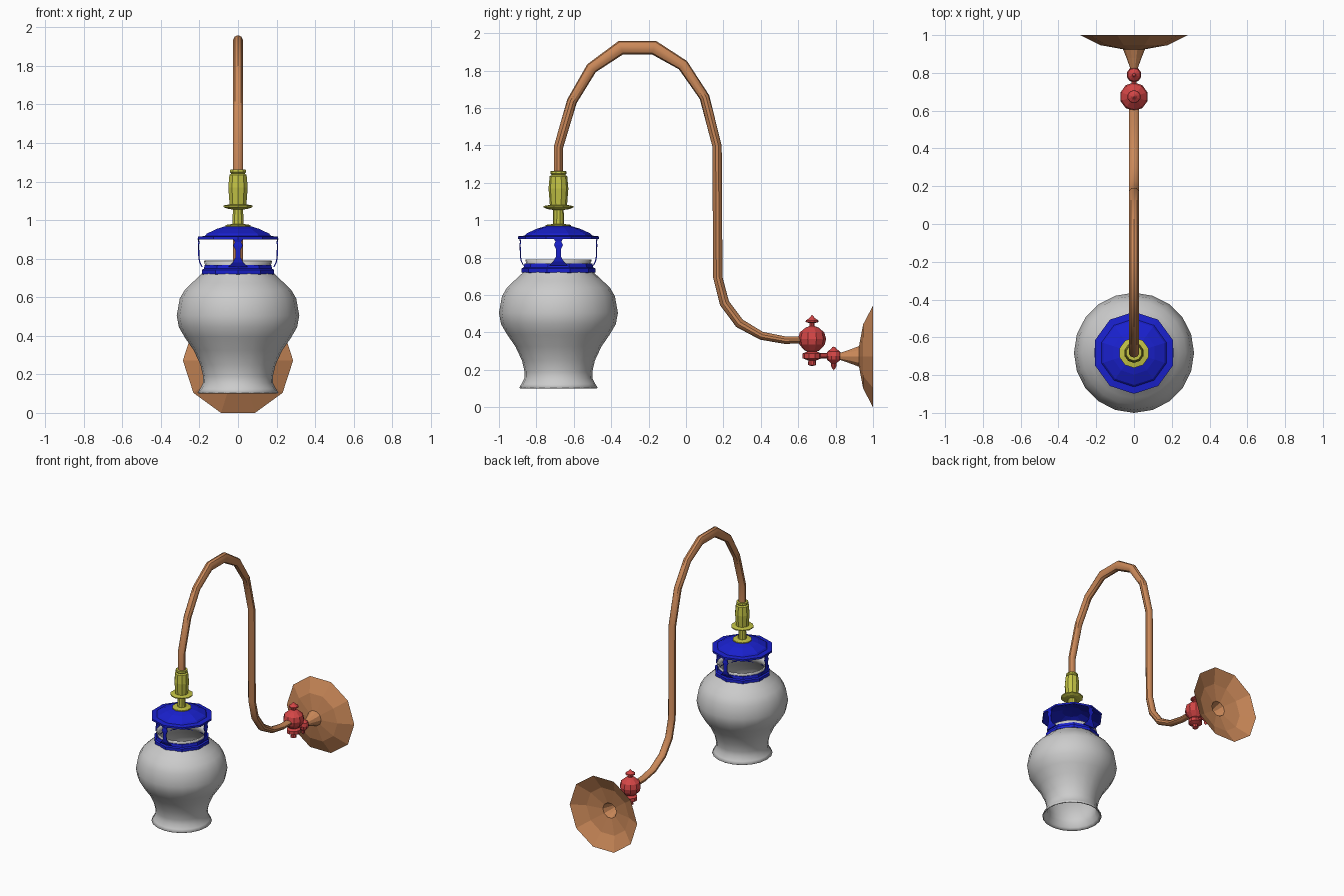
import bpy, bmesh, math
from mathutils import Vector

if "Cube" in bpy.data.objects:
    bpy.data.objects.remove(bpy.data.objects["Cube"])

LAMP_Y = -0.682
PLATE_Z = 0.272


def material(name, rgb):
    m = bpy.data.materials.new(name)
    m.diffuse_color = (*rgb, 1)
    m.use_nodes = True
    m.node_tree.nodes["Principled BSDF"].inputs["Base Color"].default_value = m.diffuse_color
    return m


COPPER = material("copper", (0.60, 0.25, 0.10))
YELLOW = material("yellow", (0.55, 0.55, 0.06))
BLUE = material("blue", (0.01, 0.015, 0.62))
RED = material("red", (0.65, 0.06, 0.06))


def finish(name, bm, mat=None, smooth=None):
    bmesh.ops.remove_doubles(bm, verts=bm.verts, dist=1e-5)
    bmesh.ops.recalc_face_normals(bm, faces=bm.faces)
    me = bpy.data.meshes.new(name)
    bm.to_mesh(me)
    bm.free()
    ob = bpy.data.objects.new(name, me)
    bpy.context.collection.objects.link(ob)
    if mat:
        me.materials.append(mat)
    if smooth:
        bpy.context.view_layer.objects.active = ob
        ob.select_set(True)
        bpy.ops.object.shade_smooth_by_angle(angle=math.radians(smooth))
        ob.select_set(False)
    return ob


def skin(bm, rings, closed=True):
    for a, b in zip(rings, rings[1:]):
        n = len(a)
        for i in range(n if closed else n - 1):
            j = (i + 1) % n
            bm.faces.new((a[i], a[j], b[j], b[i]))


def lathe(name, profile, centre, sides=10, axis="Z", mat=None, smooth=None):
    """Revolve (radius, position) pairs; the position is absolute along the axis."""
    bm = bmesh.new()
    rings = []
    for r, h in profile:
        ring = []
        for i in range(sides):
            t = 2 * math.pi * i / sides
            if axis == "Z":
                co = (centre[0] + r * math.sin(t), centre[1] + r * math.cos(t), h)
            else:
                co = (centre[0] + r * math.cos(t), h, centre[1] + r * math.sin(t))
            ring.append(bm.verts.new(co))
        rings.append(ring)
    skin(bm, rings)
    return finish(name, bm, mat, smooth)


# glass shade
shade = lathe("shade", [
    (.21, .105), (.197, .125), (.182, .155), (.181, .19), (.195, .25), (.23, .325),
    (.275, .39), (.307, .445), (.318, .505), (.302, .594), (.275, .64), (.238, .675),
    (.195, .715), (.172, .74), (.168, .76), (.178, .788)],
    (0, LAMP_Y), 20, smooth=60)
mod = shade.modifiers.new("wall", 'SOLIDIFY')
mod.thickness = 0.008
mod.offset = -1

# blue gallery: hollow cap and lower ring
lathe("gallery_cap", [
    (0, .972), (.07, .968), (.115, .955), (.17, .93), (.18, .918), (.217, .914),
    (.217, .90), (.205, .90), (.165, .915), (.07, .955), (0, .958)],
    (0, LAMP_Y), mat=BLUE)
lathe("gallery_ring", [
    (.185, .718), (.197, .72), (.197, .742), (.186, .748), (.182, .768),
    (.174, .768), (.176, .745), (.185, .718)],
    (0, LAMP_Y), mat=BLUE)

# four thin shaped straps between cap and ring: radius, height, half width
STRAP = [(.207, .905, .026), (.203, .886, .016), (.205, .868, .024), (.204, .845, .013),
         (.203, .805, .014), (.198, .78, .028), (.186, .757, .05)]
bm = bmesh.new()
for k in range(4):
    t = k * math.pi / 2
    out, side = Vector((math.cos(t), math.sin(t), 0)), Vector((-math.sin(t), math.cos(t), 0))
    rings = []
    for r, z, w in STRAP:
        c = Vector((0, LAMP_Y, z)) + out * r
        rings.append([bm.verts.new(c + side * w * s + out * .003 * o)
                      for s, o in ((-1, -1), (1, -1), (1, 1), (-1, 1))])
    skin(bm, rings)
    bm.faces.new(rings[0])
    bm.faces.new(rings[-1])
finish("gallery_straps", bm, BLUE)

# yellow socket
lathe("socket", [
    (0, .964), (.068, .966), (.068, .975), (.03, .98), (.028, 1.055), (.06, 1.06),
    (.08, 1.069), (.08, 1.076), (.046, 1.082), (.053, 1.17), (.047, 1.235),
    (.036, 1.242), (.044, 1.25), (.042, 1.262), (0, 1.264)],
    (0, LAMP_Y), mat=YELLOW)

# gooseneck pipe: y, z, half thickness in the bending plane
PATH = [(-.682, 1.24, .025), (-.682, 1.39, .025), (-.61, 1.636, .027), (-.505, 1.813, .031),
        (-.348, 1.923, .038), (-.171, 1.923, .038), (-.016, 1.829, .031), (.099, 1.658, .027),
        (.166, 1.396, .025), (.17, .695, .025), (.206, .556, .026), (.286, .449, .026),
        (.404, .382, .022), (.53, .359, .02), (.65, .36, .018)]
bm = bmesh.new()
pts = [Vector((0, y, z)) for y, z, _ in PATH]
rings = []
for i, p in enumerate(pts):
    d = (pts[min(i + 1, len(pts) - 1)] - pts[max(i - 1, 0)]).normalized()
    n = Vector((0, -d.z, d.y))
    rings.append([bm.verts.new(p + n * PATH[i][2] * math.cos(a) + Vector((.028 * math.sin(a), 0, 0)))
                  for a in (2 * math.pi * k / 10 for k in range(10))])
skin(bm, rings)
bm.faces.new(rings[0])
bm.faces.new(rings[-1])
finish("gooseneck_pipe", bm, COPPER, 35)

# flared wall plate, open at the back
lathe("wall_plate", [
    (.286, 1.0), (.18, .947), (.058, .925), (.04, .88), (.02, .824), (0, .822)],
    (0, PLATE_Z), axis="Y", mat=COPPER)

# red swivel joint, cross rod and small valve
lathe("swivel_joint", [
    (0, .22), (.022, .226), (.02, .25), (.05, .262), (.05, .288), (.025, .298),
    (.04, .304), (.068, .335), (.075, .365), (.066, .4), (.035, .426), (.014, .434),
    (.014, .45), (.035, .456), (.033, .465), (.016, .476), (0, .495)],
    (0, .674), mat=RED)
lathe("cross_rod", [(0, .674), (.014, .674), (.014, .83), (0, .83)],
      (0, .275), 8, "Y", RED)
lathe("valve", [
    (0, .198), (.013, .215), (.015, .235), (.036, .255), (.04, .275), (.034, .298),
    (.015, .312), (.008, .322), (0, .324)],
    (0, .79), mat=RED)
